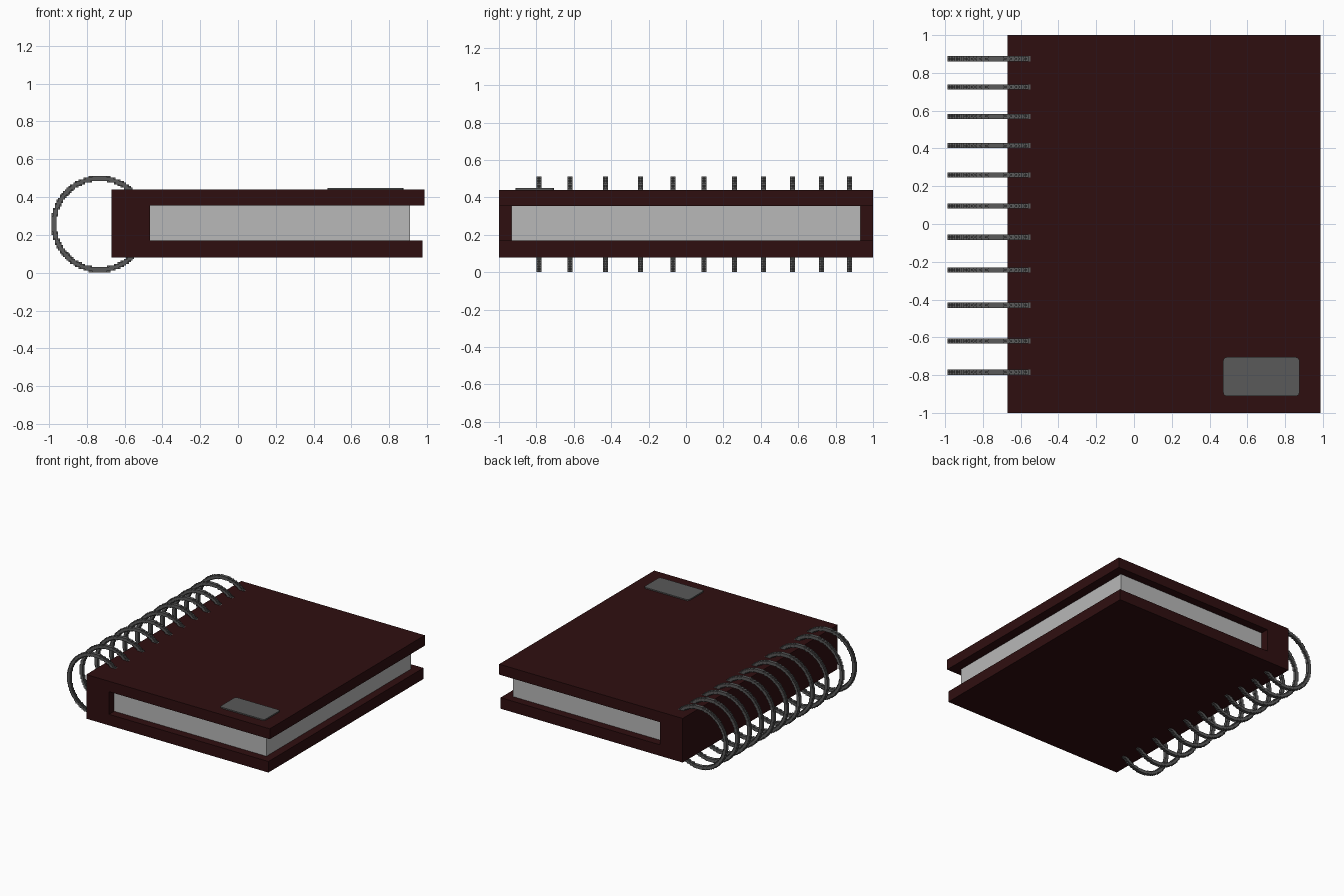
import bpy, bmesh, math
from mathutils import Matrix

cube = bpy.data.objects.get("Cube")
if cube:
    bpy.data.objects.remove(cube, do_unlink=True)


def make_material(name, rgb):
    mat = bpy.data.materials.new(name)
    mat.use_nodes = True
    mat.diffuse_color = (*rgb, 1)
    bsdf = next(n for n in mat.node_tree.nodes if n.type == 'BSDF_PRINCIPLED')
    bsdf.inputs["Base Color"].default_value = (*rgb, 1)
    return mat


maroon = make_material("dark_maroon", (0.028, 0.0045, 0.005))
paper = make_material("paper_grey", (0.48, 0.48, 0.48))
metal = make_material("dark_metal", (0.10, 0.10, 0.10))


def add_object(name, bm, mat):
    bmesh.ops.recalc_face_normals(bm, faces=bm.faces)
    mesh = bpy.data.meshes.new(name)
    bm.to_mesh(mesh)
    bm.free()
    mesh.materials.append(mat)
    obj = bpy.data.objects.new(name, mesh)
    bpy.context.collection.objects.link(obj)
    return obj


def extrude_profile(name, points, offset, mat):
    """Extrude a closed polygon of 3D points along an offset vector."""
    bm = bmesh.new()
    face = bm.faces.new([bm.verts.new(p) for p in points])
    ext = bmesh.ops.extrude_face_region(bm, geom=[face], use_keep_orig=True)
    verts = [g for g in ext["geom"] if isinstance(g, bmesh.types.BMVert)]
    bmesh.ops.translate(bm, verts=verts, vec=offset)
    return add_object(name, bm, mat)


# Binder: both covers and the spine as one C-shaped profile
c_profile = [(-0.67, 0.08), (0.975, 0.08), (0.975, 0.17), (-0.465, 0.17),
             (-0.465, 0.355), (0.987, 0.355), (0.987, 0.44), (-0.67, 0.44)]
extrude_profile("binder_cover", [(x, -1, z) for x, z in c_profile], (0, 2, 0), maroon)

# Block of pages, set back from the cover edges
pages = [(-0.465, 0.17), (0.91, 0.17), (0.91, 0.355), (-0.465, 0.355)]
extrude_profile("page_block", [(x, -0.933, z) for x, z in pages], (0, 1.865, 0), paper)

# Label plate with rounded corners
cx, cy, hw, hd, r = 0.674, -0.808, 0.202, 0.103, 0.02
outline = []
for i, (sx, sy) in enumerate([(1, 1), (-1, 1), (-1, -1), (1, -1)]):
    for k in range(4):
        a = math.radians(90 * i + 30 * k)
        outline.append((cx + sx * (hw - r) + r * math.cos(a),
                        cy + sy * (hd - r) + r * math.sin(a), 0.44))
extrude_profile("label_plate", outline, (0, 0, 0.0095), metal)

# Binding ring: a torus around the y axis, stepped into small blocks
major, minor, segs, sides = 0.242, 0.0155, 96, 12
bm = bmesh.new()
rings = []
for i in range(segs):
    turn = Matrix.Rotation(2 * math.pi * i / segs, 3, 'Y')
    rings.append([bm.verts.new(turn @ Matrix.Translation((major, 0, 0)).to_translation()
                               + turn @ (Matrix.Rotation(2 * math.pi * j / sides, 3, 'Z')
                                         @ Matrix.Identity(3).col[0] * minor))
                  for j in range(sides)])
for i in range(segs):
    a, b = rings[i], rings[(i + 1) % segs]
    for j in range(sides):
        k = (j + 1) % sides
        bm.faces.new((a[j], a[k], b[k], b[j]))
ring = add_object("binding_ring", bm, metal)
mod = ring.modifiers.new("blocks", 'REMESH')
mod.mode = 'BLOCKS'
mod.octree_depth = 6
mod.scale = 0.9
mod.use_remove_disconnected = False

# Row of rings along the spine, sharing one mesh
ring_y = [-0.785, -0.62, -0.43, -0.243, -0.07, 0.095, 0.26, 0.415, 0.57, 0.725, 0.875]
for n, y in enumerate(ring_y):
    obj = ring if n == 0 else ring.copy()
    if n:
        obj.name = f"binding_ring_{n + 1}"
        bpy.context.collection.objects.link(obj)
    obj.location = (-0.732, y, 0.2575)
